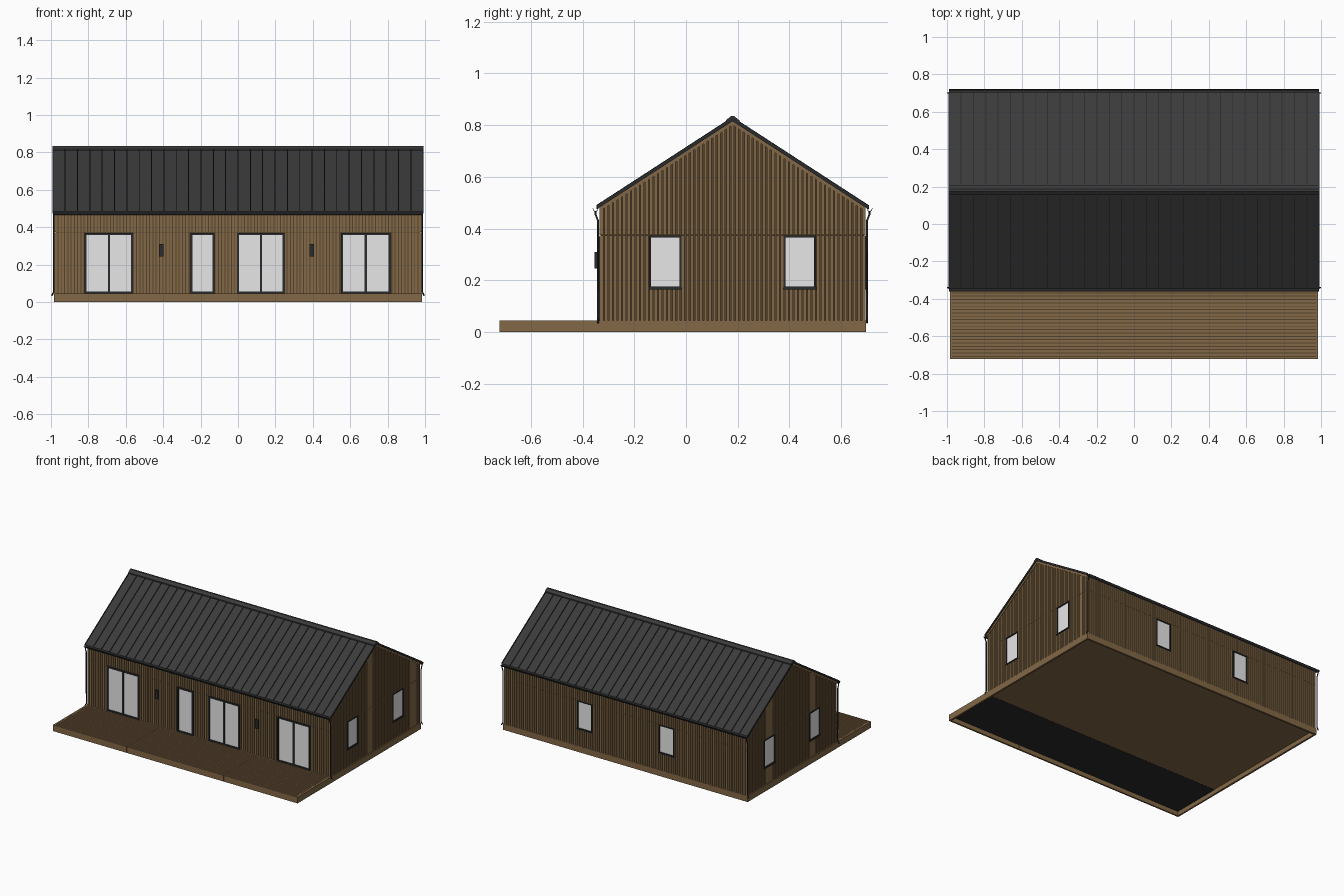
import bpy, bmesh, math

cube = bpy.data.objects.get("Cube")
if cube:
    bpy.data.objects.remove(cube, do_unlink=True)


def material(name, r, g, b, rough=0.8):
    m = bpy.data.materials.new(name)
    m.use_nodes = True
    m.diffuse_color = (r, g, b, 1)
    shader = m.node_tree.nodes["Principled BSDF"]
    shader.inputs["Base Color"].default_value = (r, g, b, 1)
    shader.inputs["Roughness"].default_value = rough
    return m


WOOD = material("wood", 0.23, 0.14, 0.063)
GROOVE = material("dark groove wood", 0.09, 0.056, 0.026)
ROOF = material("roof metal", 0.042, 0.042, 0.043)
TRIM = material("black trim", 0.023, 0.024, 0.025)
GLASS = material("pale glass", 0.8, 0.8, 0.8)

# Main dimensions
MID, HALF, WALL_X = 0.18, 0.515, 0.98
FRONT, BACK = MID - HALF, MID + HALF
BASE, BAND, EAVE = 0.045, 0.374, 0.478
SLOPE, SKIN = 0.648, 0.006
PITCH = 0.0175


def roof_z(y, top=0.812):
    return top - SLOPE * abs(y - MID)


class Part:
    """Collects solids of one colour into one object."""

    def __init__(self, name, mat):
        self.name, self.mat, self.bm = name, mat, bmesh.new()

    def prism(self, pts, x0, x1):
        a = [self.bm.verts.new((x0, y, z)) for y, z in pts]
        b = [self.bm.verts.new((x1, y, z)) for y, z in pts]
        self.bm.faces.new(a)
        self.bm.faces.new(b[::-1])
        for i in range(len(pts)):
            j = (i + 1) % len(pts)
            self.bm.faces.new((a[i], b[i], b[j], a[j]))

    def box(self, x0, x1, y0, y1, z0, z1):
        self.prism([(y0, z0), (y1, z0), (y1, z1), (y0, z1)], x0, x1)

    def on_wall(self, side, u0, u1, d0, d1, z0, z1):
        """Box on a wall: u runs along it, d points out of it."""
        if side == "front":
            self.box(u0, u1, FRONT - d1, FRONT - d0, z0, z1)
        elif side == "back":
            self.box(u0, u1, BACK + d0, BACK + d1, z0, z1)
        else:
            s = 1 if side == "left" else -1
            lo, hi = sorted((s * (WALL_X + d0), s * (WALL_X + d1)))
            self.box(lo, hi, u0, u1, z0, z1)

    def done(self):
        bmesh.ops.recalc_face_normals(self.bm, faces=self.bm.faces[:])
        mesh = bpy.data.meshes.new(self.name)
        self.bm.to_mesh(mesh)
        self.bm.free()
        mesh.materials.append(self.mat)
        ob = bpy.data.objects.new(self.name, mesh)
        bpy.context.collection.objects.link(ob)


# Openings: start, end, bottom, top, number of panes
gable_windows = [(-0.143, -0.018, 0.168, 0.373, 1), (0.378, 0.503, 0.168, 0.373, 1)]
openings = {
    "front": [(-0.82, -0.56, BASE, 0.37, 2), (-0.255, -0.125, BASE, 0.37, 1),
              (-0.005, 0.25, BASE, 0.37, 2), (0.55, 0.815, BASE, 0.37, 2)],
    "back": [(-0.39, -0.27, 0.168, 0.373, 1), (0.27, 0.39, 0.168, 0.373, 1)],
    "left": gable_windows,
    "right": gable_windows,
}

# Solid core of the house, showing in the grooves between boards
core = Part("wall_core", GROOVE)
lo, hi = FRONT + SKIN, BACK - SKIN
core.prism([(lo, 0.04), (hi, 0.04), (hi, EAVE), (MID, 0.81), (lo, EAVE)],
           -WALL_X + SKIN, WALL_X - SKIN)
core.done()

# Vertical cladding boards, broken around the openings
for side, holes in openings.items():
    lower = Part(side + "_lower_cladding", WOOD)
    upper = Part(side + "_upper_cladding", WOOD)
    gable = side in ("left", "right")
    start, end = (FRONT, BACK) if gable else (-WALL_X, WALL_X)
    count = round((end - start) / PITCH)
    step = (end - start) / count
    for i in range(count):
        u0 = start + i * step + 0.0025
        u1 = u0 + step - 0.005
        mid = (u0 + u1) / 2
        spans = [(BASE, BAND - 0.001)]
        for a, b, z0, z1, _ in holes:
            if a < mid < b:
                spans = [(BASE, z0)] if z0 > BASE else []
        for z0, z1 in spans:
            lower.on_wall(side, u0, u1, -SKIN, 0, z0, z1)
        if gable:
            s = 1 if side == "left" else -1
            pts = [(u0, BAND), (u1, BAND), (u1, roof_z(u1)), (u0, roof_z(u0))]
            upper.prism(pts, s * (WALL_X - SKIN), s * WALL_X)
        else:
            upper.on_wall(side, u0, u1, -SKIN, 0, BAND, EAVE)
    lower.done()
    upper.done()

# Window and door frames with glass
frames = Part("window_frames", TRIM)
panes = Part("window_glass", GLASS)
for side, holes in openings.items():
    for a, b, z0, z1, n in holes:
        bar = 0.007 if z0 > BASE else 0.011
        for u in (a, b - bar):
            frames.on_wall(side, u, u + bar, -SKIN, 0.004, z0, z1)
        for z in (z0, z1 - bar):
            frames.on_wall(side, a + bar, b - bar, -SKIN, 0.004, z, z + bar)
        panes.on_wall(side, a + bar, b - bar, -SKIN, -0.003, z0 + bar, z1 - bar)
        if n == 2:
            m = (a + b) / 2
            frames.on_wall(side, m - 0.006, m + 0.006, -SKIN, 0.003, z0 + bar, z1 - bar)
        if z0 > BASE:
            frames.on_wall(side, a - 0.003, b + 0.003, 0, 0.006, z0 - 0.003, z0 + 0.003)
for p in (frames, panes):
    p.done()

# Wall lamps
lamps = Part("wall_lamps", TRIM)
for x in (-0.41, 0.395):
    lamps.on_wall("front", x - 0.012, x + 0.012, 0.004, 0.019, 0.245, 0.31)
    lamps.on_wall("front", x - 0.006, x + 0.006, -SKIN, 0.004, 0.26, 0.295)
lamps.done()

# Plinth boards and floor
EDGE = 0.985
plinth = Part("plinth", WOOD)
for s in (-1, 1):
    plinth.box(*sorted((s * EDGE, s * (EDGE - 0.014))), FRONT, BACK, 0, BASE)
plinth.box(-EDGE, EDGE, BACK - 0.012, BACK + 0.002, 0, BASE)
plinth.done()
floor = Part("floor", WOOD)
floor.box(-0.972, 0.972, FRONT, BACK - 0.012, 0.033, 0.043)
floor.done()

# Deck in three bays, with boards running sideways
DECK = -0.722
rim = Part("deck_rim", WOOD)
boards = Part("deck_boards", WOOD)
bays = [(-EDGE + 0.012, -0.391), (-0.389, 0.389), (0.391, EDGE - 0.012)]
rows = 21
row = (FRONT - DECK - 0.012) / rows
for x0, x1 in bays:
    rim.box(x0, x1, DECK, DECK + 0.012, 0, BASE)
    for i in range(rows):
        y = DECK + 0.012 + i * row
        boards.box(x0, x1, y + 0.005, y + row, 0.039, BASE)
for s in (-1, 1):
    rim.box(*sorted((s * EDGE, s * (EDGE - 0.012))), DECK, FRONT, 0, BASE)
rim.done()
boards.done()
joists = Part("deck_bed", GROOVE)
joists.box(-0.973, 0.973, DECK + 0.012, FRONT, 0.036, 0.040)
joists.done()
under = Part("deck_underside", TRIM)
under.box(-0.973, 0.973, DECK + 0.012, FRONT, 0.032, 0.036)
under.done()

# Roof sheets, standing seams, verge trims, barge boards, ridge cap and gutters
roof = Part("roof_sheets", ROOF)
seams = Part("roof_seams", TRIM)
barge = Part("barge_boards", WOOD)
gutters = Part("gutters", TRIM)
ROOF_X, REACH = 0.99, 0.527


def slab(part, y0, y1, low, high, x0, x1):
    part.prism([(y0, roof_z(y0, low)), (y1, roof_z(y1, low)),
                (y1, roof_z(y1, high)), (y0, roof_z(y0, high))], x0, x1)


for s in (-1, 1):
    eave = MID + s * REACH
    slab(roof, MID, eave, 0.818, 0.826, -ROOF_X, ROOF_X)
    for i in range(1, 30):
        x = -ROOF_X + i * 2 * ROOF_X / 30
        slab(seams, MID + s * 0.02, eave, 0.824, 0.832, x - 0.0025, x + 0.0025)
    for e in (-1, 1):
        slab(seams, MID, eave, 0.815, 0.831, *sorted((e * 0.987, e * 0.992)))
        slab(barge, MID, MID + s * HALF, 0.800, 0.818, *sorted((e * 0.972, e * 0.985)))
    # Half-round gutter
    cy, cz = MID + s * 0.530, 0.479
    arc = [math.pi + math.pi * k / 8 for k in range(9)]
    ring = [(cy + 0.011 * math.cos(t), cz + 0.014 * math.sin(t)) for t in arc]
    ring += [(cy + 0.009 * math.cos(t), cz + 0.012 * math.sin(t)) for t in arc[::-1]]
    gutters.prism(ring, -0.99, 0.99)
for p in (roof, seams, barge, gutters):
    p.done()

cap = Part("ridge_cap", ROOF)
cap.prism([(MID - 0.026, 0.811), (MID - 0.026, 0.819), (MID - 0.006, 0.835),
           (MID + 0.006, 0.835), (MID + 0.026, 0.819), (MID + 0.026, 0.811), (MID, 0.825)],
          -0.992, 0.992)
cap.done()

# Downpipes at the four corners, with kicked-out feet
for sx, xname in ((1, "left"), (-1, "right")):
    for sy, yname in ((-1, "front"), (1, "back")):
        path = [(0.984, 0.530, 0.468), (0.984, 0.530, 0.455), (0.984, 0.520, 0.43),
                (0.984, 0.520, 0.055), (0.996, 0.520, 0.035)]
        curve = bpy.data.curves.new("pipe_path", "CURVE")
        curve.dimensions = "3D"
        curve.bevel_depth, curve.bevel_resolution = 0.004, 1
        curve.use_fill_caps = True
        line = curve.splines.new("POLY")
        line.points.add(len(path) - 1)
        for p, (x, y, z) in zip(line.points, path):
            p.co = (sx * x, MID + sy * y, z, 1)
        curve.materials.append(TRIM)
        pipe = bpy.data.objects.new(f"{yname}_{xname}_downpipe", curve)
        bpy.context.collection.objects.link(pipe)
